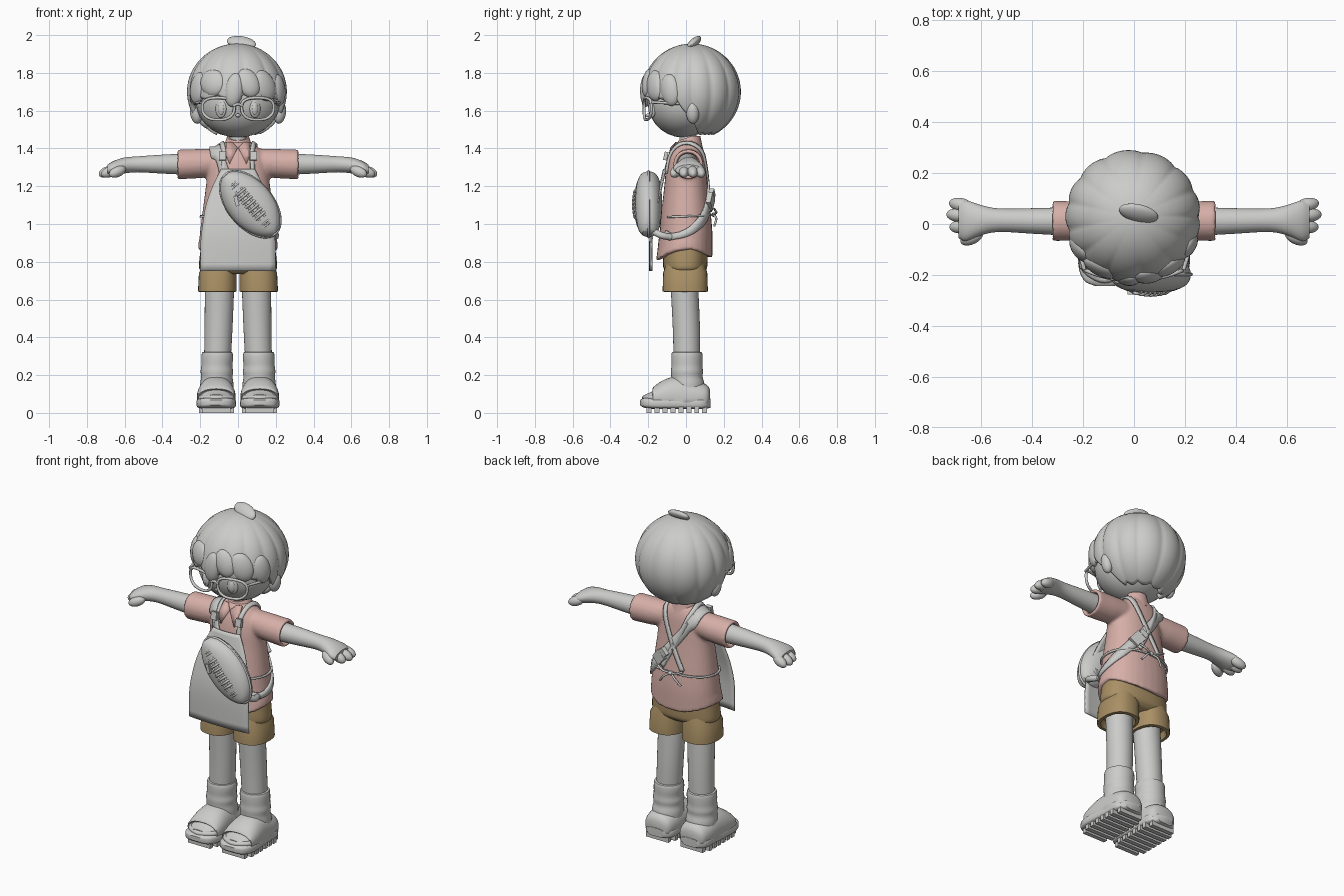
import bpy, bmesh
from math import sin, cos, asin, pi, radians, degrees
from mathutils import Vector, Matrix, Euler

cube = bpy.data.objects.get("Cube")
if cube:
    bpy.data.objects.remove(cube, do_unlink=True)


def material(name, rgb):
    m = bpy.data.materials.new(name)
    m.use_nodes = True
    m.diffuse_color = (*rgb, 1)
    m.node_tree.nodes["Principled BSDF"].inputs["Base Color"].default_value = (*rgb, 1)
    return m


GREY = material("plain grey", (0.6, 0.6, 0.59))
PINK = material("dusty pink", (0.68, 0.43, 0.39))
TAN = material("khaki tan", (0.40, 0.28, 0.13))


def make(name, bm, mat=GREY, mirror=False, matrix=None, angle=40):
    """Turn a bmesh into a smooth-shaded object, optionally mirrored in x."""
    if matrix:
        bm.transform(matrix)
    bmesh.ops.recalc_face_normals(bm, faces=bm.faces)
    for f in bm.faces:
        f.smooth = True
    for e in bm.edges:
        e.smooth = e.calc_face_angle(0) < radians(angle)
    mesh = bpy.data.meshes.new(name)
    bm.to_mesh(mesh)
    bm.free()
    mesh.materials.append(mat)
    ob = bpy.data.objects.new(name, mesh)
    bpy.context.collection.objects.link(ob)
    if mirror:
        ob.modifiers.new("mirror", 'MIRROR').use_mirror_merge = False
    return ob


def place(loc, size=(1, 1, 1), rot=(0, 0, 0)):
    turn = Euler([radians(a) for a in rot])
    return Matrix.LocRotScale(Vector(loc), turn, Vector(size))


def blob(name, loc, size, rot=(0, 0, 0), mirror=False):
    bm = bmesh.new()
    bmesh.ops.create_uvsphere(bm, u_segments=24, v_segments=14, radius=1)
    return make(name, bm, GREY, mirror, place(loc, size, rot))


def box(name, loc, size, rot=(0, 0, 0), mirror=False, base=Matrix()):
    bm = bmesh.new()
    bmesh.ops.create_cube(bm, size=1)
    return make(name, bm, GREY, mirror, base @ place(loc, size, rot))


def spline(points, steps):
    """Catmull-Rom through tuples of any length."""
    p = [Vector(q) for q in points]
    p = [p[0] * 2 - p[1]] + p + [p[-1] * 2 - p[-2]]
    out = []
    for a, b, c, d in zip(p, p[1:], p[2:], p[3:]):
        for i in range(steps):
            t = i / steps
            out.append((b * 2 + (c - a) * t + (a * 2 - b * 5 + c * 4 - d) * t ** 2
                        + (b * 3 - a - c * 3 + d) * t ** 3) / 2)
    return out + [p[-2]]


def bridge(bm, rings, closed=True):
    for a, b in zip(rings, rings[1:]):
        for i in range(len(a) if closed else len(a) - 1):
            j = (i + 1) % len(a)
            bm.faces.new((a[i], a[j], b[j], b[i]))


def loft(bm, sections, axis='z', steps=3, square=1.0, n=32, floor=None):
    """Sections are (position, centre u, centre v, radius u, radius v)."""
    rings = []
    for t, u, v, ru, rv in spline(sections, steps):
        ring = []
        for i in range(n):
            c, s = cos(2 * pi * i / n), sin(2 * pi * i / n)
            a = u + ru * abs(c) ** square * (1 if c > 0 else -1)
            b = v + rv * abs(s) ** square * (1 if s > 0 else -1)
            if floor is not None:
                b = max(b, floor)
            ring.append(bm.verts.new({'z': (a, b, t), 'x': (t, a, b), 'y': (a, t, b)}[axis]))
        rings.append(ring)
    bridge(bm, rings)
    bm.faces.new(rings[0])
    bm.faces.new(rings[-1])
    return bm


def tube(name, points, radius, cyclic=False, mirror=False, base=Matrix(), steps=5):
    data = bpy.data.curves.new(name, 'CURVE')
    data.dimensions = '3D'
    data.bevel_depth, data.bevel_resolution = radius, 2
    path = points if cyclic else spline(points, steps)
    line = data.splines.new('POLY')
    line.points.add(len(path) - 1)
    for q, p in zip(line.points, path):
        q.co = (*(base @ Vector(p)), 1)
    line.use_cyclic_u = cyclic
    data.materials.append(GREY)
    ob = bpy.data.objects.new(name, data)
    bpy.context.collection.objects.link(ob)
    if mirror:
        ob.modifiers.new("mirror", 'MIRROR')


def strap(name, points, width, target, mirror=False):
    """Flat ribbon that clings to the target."""
    path, bm, rows = spline(points, 8), bmesh.new(), []
    for i, p in enumerate(path):
        along = path[min(i + 1, len(path) - 1)] - path[max(i - 1, 0)]
        side = along.cross(p - Vector((0, 0, 1.15))).normalized() * width / 2
        rows.append([bm.verts.new(p + side * k) for k in (-1, 0, 1)])
    bridge(bm, rows, closed=False)
    ob = make(name, bm, GREY, mirror)
    wrap = ob.modifiers.new("cling", 'SHRINKWRAP')
    wrap.target, wrap.offset, wrap.wrap_mode = target, 0.007, 'ABOVE_SURFACE'
    solid = ob.modifiers.new("thickness", 'SOLIDIFY')
    solid.thickness, solid.offset = 0.01, 0


# shirt: torso and sleeves fused
bm = loft(bmesh.new(), [(.84, 0, -.01, .212, .15), (.95, 0, 0, .202, .14), (1.05, 0, 0, .19, .132),
                        (1.2, 0, 0, .17, .115), (1.3, 0, 0, .16, .105), (1.37, 0, .005, .14, .092),
                        (1.42, 0, .01, .09, .07), (1.435, 0, .01, .06, .05)], square=.9)
for v in bm.verts:
    if v.co.z < .9:
        v.co.z += .03 - .06 * (v.co.y / .15) ** 2
for side in (1, -1):
    loft(bm, [(side * x, .012, z, r, r) for x, z, r in
              ((.06, 1.33, .07), (.2, 1.32, .077), (.323, 1.315, .079), (.323, 1.315, .062),
               (.27, 1.315, .058))], 'x', steps=1)
shirt = make("shirt", bm, PINK)
fuse = shirt.modifiers.new("fuse", 'REMESH')
fuse.mode, fuse.voxel_size, fuse.use_smooth_shade = 'VOXEL', 0.009, True
shirt.modifiers.new("soften", 'SMOOTH').iterations = 4

# collar with two front flaps
bm = loft(bmesh.new(), [(1.37, 0, .005, .092, .09), (1.41, 0, .01, .075, .075), (1.455, 0, .018, .058, .058)])
for v in bm.verts:
    v.co.z += min(v.co.y, .03) * .35
make("collar", bm, PINK)
bm = bmesh.new()
bm.faces.new([bm.verts.new(p) for p in ((.003, -.083, 1.405), (.045, -.104, 1.32), (.068, -.09, 1.375),
                                        (.06, -.05, 1.435), (.03, -.055, 1.435))])
flap = make("collar_flap", bm, PINK, True)
flap.modifiers.new("thickness", 'SOLIDIFY').thickness = 0.012

# shorts
make("shorts_leg", loft(bmesh.new(), [(.68, .11, -.004, .075, .085), (.64, .11, -.004, .085, .1),
                                      (.642, .11, -.004, .102, .12), (.74, .107, -.004, .1, .117),
                                      (.85, .09, -.004, .06, .085)], steps=1, square=.85), TAN, True)
make("shorts_seat", loft(bmesh.new(), [(.735, 0, -.004, .17, .085), (.76, 0, -.004, .203, .112),
                                       (.8, 0, -.004, .206, .118), (.92, 0, 0, .19, .115)], square=.85), TAN)

# legs and wrinkled socks
make("leg", loft(bmesh.new(), [(.25, .11, .005, .07, .07), (.45, .103, .002, .074, .072),
                               (.7, .097, -.01, .078, .073)]), mirror=True)
make("sock", loft(bmesh.new(), [(.08, .112, .01, .085, .085), (.15, .112, .01, .088, .088),
                                (.19, .112, .005, .083, .083), (.22, .112, .005, .086, .085),
                                (.25, .112, .005, .082, .082), (.29, .11, .005, .084, .083),
                                (.32, .11, .005, .079, .079), (.322, .11, .005, .06, .06)]), mirror=True)

# shoes: ridged sole, toes, vamp band and heel cup
SOLE = [(-.243, .115, .055, .04, .014), (-.22, .115, .053, .083, .026), (-.15, .115, .05, .105, .03),
        (0, .115, .05, .095, .03), (.09, .115, .05, .09, .03), (.13, .115, .052, .05, .025)]
make("shoe_sole", loft(bmesh.new(), SOLE, 'y', square=.5), mirror=True)
for k in range(8):
    ends = k in (0, 7)
    box("sole_ridge", (.115, -.195 + .042 * k, .015), (.15 if ends else .185, .026, .03), mirror=True)
make("foot", loft(bmesh.new(), [(-.215, .115, .08, .05, .018), (-.18, .115, .08, .078, .033),
                                (-.1, .115, .1, .085, .06), (0, .115, .11, .08, .07)], 'y', floor=.05), mirror=True)
tube("toe_rim", [(.028, -.12, .08), (.042, -.18, .08), (.115, -.218, .08), (.188, -.18, .08),
                 (.202, -.12, .08)], .015, mirror=True)
make("shoe_vamp", loft(bmesh.new(), [(-.165, .115, .08, .09, .04), (-.175, .115, .08, .099, .055),
                                     (-.11, .115, .08, .103, .098), (-.03, .115, .08, .098, .115),
                                     (.05, .115, .08, .094, .09), (.11, .115, .08, .08, .068),
                                     (.128, .115, .08, .045, .04)], 'y', square=.9, floor=.05), mirror=True)

# arms, palms and fingers
make("arm", loft(bmesh.new(), [(.26, .01, 1.317, .056, .057), (.4, .012, 1.317, .05, .05),
                               (.53, .015, 1.316, .046, .042), (.6, .015, 1.31, .059, .042),
                               (.66, .013, 1.295, .08, .038), (.69, .015, 1.286, .07, .028)], 'x'), mirror=True)
for x, y, turn in ((.68, .075, 12), (.69, .035, 4), (.678, -.01, -4), (.638, -.053, -25)):
    blob("finger", (x, y, 1.277), (.05, .027, .028), (0, 22, turn), mirror=True)

# neck, head, ears and face
make("neck", loft(bmesh.new(), [(1.36, 0, .012, .045, .045), (1.52, 0, .01, .045, .045)]))
blob("head", (0, -.015, 1.645), (.222, .188, .187))
blob("ear", (.222, .035, 1.59), (.032, .035, .06), (0, 8, -15), mirror=True)
blob("eye", (.09, -.178, 1.612), (.031, .014, .05), (0, 0, 24), mirror=True)
blob("iris", (.09, -.186, 1.61), (.018, .012, .034), (0, 0, 24), mirror=True)
blob("nose", (0, -.2, 1.575), (.013, .012, .01))

# glasses
rim = []
for i in range(32):
    c, s = cos(i * pi / 16), sin(i * pi / 16)
    x = .104 + (.085 + .008 * s) * abs(c) ** .75 * (1 if c > 0 else -1)
    rim.append((x, -.222 + 1.1 * x * x, 1.61 + .058 * abs(s) ** .8 * (1 if s > 0 else -1)))
tube("glasses_rim", rim, .008, cyclic=True, mirror=True)
tube("glasses_bridge", [(-.025, -.222, 1.625), (0, -.226, 1.635), (.025, -.222, 1.625)], .008)
tube("glasses_temple", [(.195, -.18, 1.645), (.222, -.08, 1.64), (.228, .03, 1.635)], .008, mirror=True)

# hair cap: lobed shell, short over the face and long at the nape
HAIR, HAIR_SIZE = Vector((-.004, .03, 1.70)), Vector((.262, .258, .255))
bm, n, rows = bmesh.new(), 144, []
for r in range(1, 29):
    ring = []
    for i in range(n):
        phi = 2 * pi * i / n
        front = min(1, max(0, .5 - 1.6 * (sin(phi) + .02)))
        lobe = abs(sin(phi * 6.5 + .6 * sin(phi * 2)))
        th = (2.58 - .95 * front + .1 * lobe) * r / 28
        swell = 1 + (.045 * lobe ** .6 - .03) * min(1, th / 1.2)
        ring.append(bm.verts.new(HAIR + HAIR_SIZE * Vector(
            (swell * sin(th) * cos(phi), swell * sin(th) * sin(phi), cos(th)))))
    rows.append(ring)
bridge(bm, rows)
bm.faces.new(rows[0])
inner = make("hair_cap", bm, angle=70).modifiers.new("thickness", 'SOLIDIFY')
inner.thickness, inner.offset = 0.025, 1

# fringe locks laid on the cap, and crown curl
for turn, z, w, h, tilt in ((-58, 1.72, .06, .085, 10), (-32, 1.75, .075, .07, 30), (-4, 1.71, .05, .09, 8),
                            (14, 1.75, .06, .08, -25), (36, 1.735, .065, .085, -25), (62, 1.71, .055, .085, -10)):
    lat, a = asin((z - HAIR.z) / HAIR_SIZE.z), radians(turn)
    spot = HAIR + HAIR_SIZE * Vector((cos(lat) * sin(a), -cos(lat) * cos(a), sin(lat))) * .93
    blob("fringe_lock", spot, (w, .034, h), (-degrees(lat), tilt, turn))
blob("crown_curl", (.018, .042, 1.96), (.08, .043, .022), (42, 10, -14))

# apron panel
rows, bm = [], bmesh.new()
for z, half, y in spline([(.75, .2, -.195), (.9, .198, -.195), (1, .187, -.186), (1.1, .17, -.165),
                          (1.2, .135, -.142), (1.29, .09, -.122)], 4):
    rows.append([bm.verts.new((half * k / 6, y + .012 * (k / 6) ** 2, z)) for k in range(-6, 7)])
bridge(bm, rows, closed=False)
make("apron", bm).modifiers.new("thickness", 'SOLIDIFY').thickness = 0.006

# apron straps, buckles, waist tie and bow
strap("apron_strap", [(.082, -.12, 1.27), (.08, -.1, 1.38), (.085, 0, 1.43), (.06, .1, 1.33),
                      (0, .13, 1.2), (-.07, .14, 1.07)], .026, shirt, True)
box("apron_buckle", (.082, -.107, 1.36), (.036, .02, .045), (-12, 0, 0), True)
strap("waist_tie", [(.17, -.12, 1.04), (.2, -.02, 1.04), (.16, .09, 1.045), (.01, .14, 1.05)], .012, shirt, True)
for dx, dz in ((.085, .03), (.07, -.06)):
    tube("bow_tail", [(0, .142, 1.05), (dx / 2, .16, 1.05 + dz / 3), (dx, .15, 1.05 + dz)], .006, mirror=True)
blob("bow_knot", (0, .147, 1.05), (.015, .013, .012))

# cross-body bag strap with back buckle
strap("bag_strap", [(-.075, -.13, 1.27), (-.11, -.11, 1.36), (-.125, 0, 1.41), (-.1, .1, 1.35),
                    (0, .13, 1.22), (.12, .12, 1.08), (.2, .03, .97), (.2, -.07, .935),
                    (.16, -.13, .95)], .058, shirt)
box("back_buckle", (.085, .13, 1.12), (.075, .024, .065), (0, 49, -15))
box("buckle_clip", (.05, .138, 1.16), (.03, .026, .05), (0, 49, -12))
tube("bag_strap_end", [(.185, -.08, .93), (.2, -.13, .94), (.18, -.18, .965)], .018)

# oval ball-shaped bag with seams, lacing and zip pull
BAG = place((.065, -.198, 1.105), rot=(0, -40, 0))
body = [(.208 * sin(a), 0, 0, .117 * cos(a) ** 1.2 + .004, .069 * cos(a) ** .6 + .003)
        for a in [pi * (i / 12 - .5) for i in range(1, 12)]]
make("bag", loft(bmesh.new(), body), matrix=BAG)
for h, r, d in ((.125, .065, .062), (-.125, .065, .062), (.14, .056, .059), (-.14, .056, .059)):
    tube("bag_seam", [(r * cos(i * pi / 12), d * sin(i * pi / 12), h) for i in range(24)], .005, True, base=BAG)
tube("bag_zip", [(.117 * cos(i * pi / 24), 0, .205 * sin(i * pi / 24)) for i in range(48)], .007, True, base=BAG)
for x in (-.018, .018):
    tube("lace_side", [(x, -.064, .1), (x, -.072, 0), (x, -.064, -.1)], .006, base=BAG)
for k in range(7):
    h = .027 * (k - 3)
    tube("lace", [(-.032, -.068 + h * h, h), (0, -.082 + h * h, h), (.032, -.068 + h * h, h)], .007, base=BAG)
box("zip_pull", (-.045, -.07, .06), (.02, .02, .055), (0, 25, 0), base=BAG)
